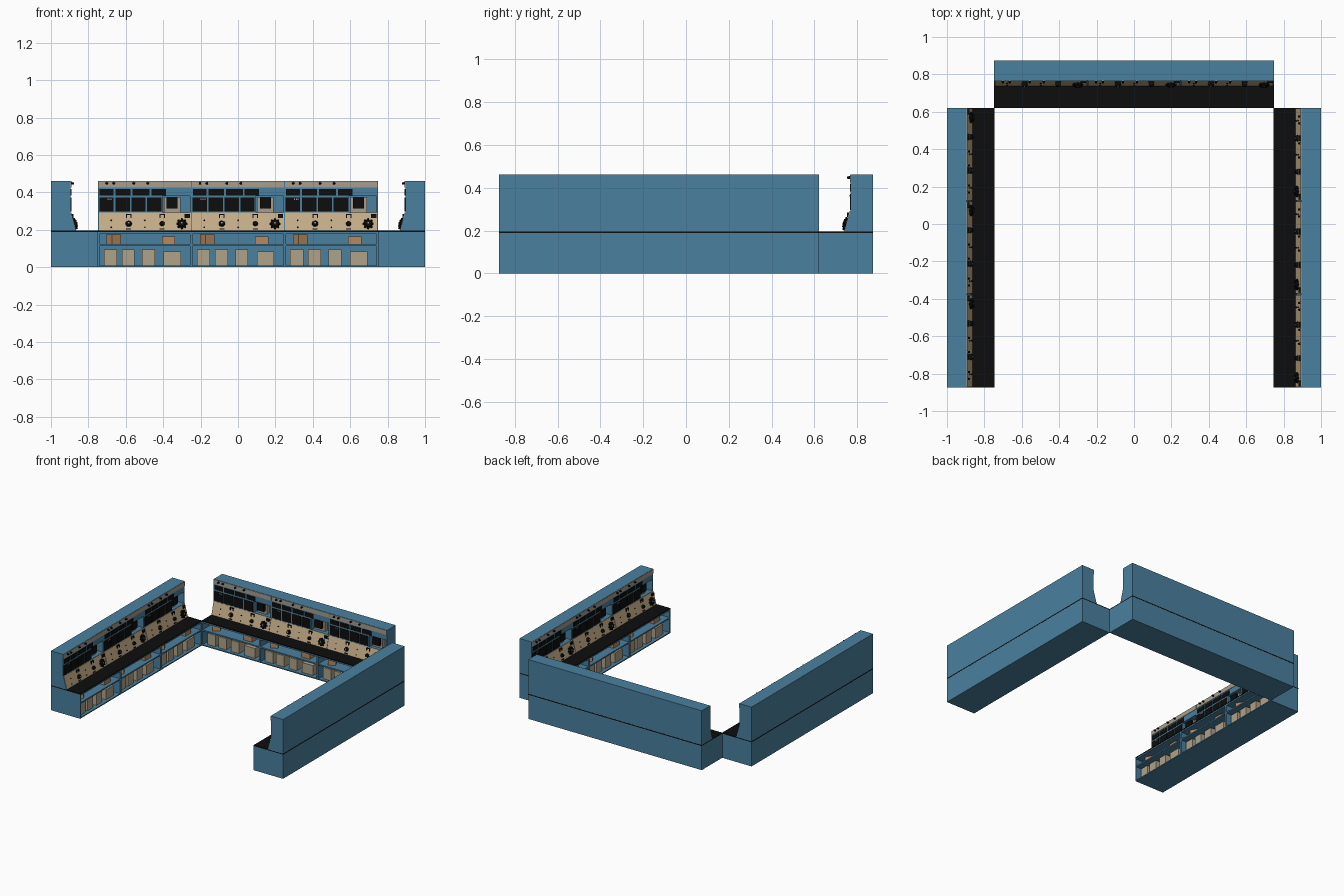
import bpy, bmesh, math
from mathutils import Matrix, Vector

if "Cube" in bpy.data.objects:
    bpy.data.objects.remove(bpy.data.objects["Cube"])

L, D = 1.495, 0.2525          # row length, depth
W = L / 3                     # one workstation unit
Z_TOP, Z_CTR, Z_SL = 0.462, 0.195, 0.292
D_UP, D_SL = 0.147, 0.120     # upper cabinet front, foot of the sloped panel


def mat(name, c):
    m = bpy.data.materials.new(name)
    m.diffuse_color = (*c, 1)
    m.use_nodes = True
    m.node_tree.nodes["Principled BSDF"].inputs["Base Color"].default_value = m.diffuse_color
    return m


BLUE = mat("steel_blue", (0.069, 0.216, 0.345))
TAN = mat("tan", (0.56, 0.42, 0.25))
GREY = mat("warm_grey", (0.38, 0.34, 0.27))
BLACK = mat("black", (0.004, 0.004, 0.004))
ORANGE = mat("cardboard", (0.48, 0.25, 0.11))
BIN = mat("bin_beige", (0.43, 0.36, 0.25))

parts = []                    # (name, mesh) of one unit, used nine times


class Part:
    """Collects primitives into one mesh. x along unit, y depth, z up."""

    def __init__(self, name, material):
        self.bm, self.name, self.material = bmesh.new(), name, material

    def box(self, x0, x1, y0, y1, z0, z1, turn=0):
        m = (Matrix.Translation(((x0 + x1) / 2, (y0 + y1) / 2, (z0 + z1) / 2))
             @ Matrix.Rotation(turn, 4, 'Z')
             @ Matrix.Diagonal((x1 - x0, y1 - y0, z1 - z0, 1)))
        bmesh.ops.create_cube(self.bm, size=1, matrix=m)
        return self

    def prism(self, profile, x0, x1):
        vs = [self.bm.verts.new((x0, y, z)) for y, z in profile]
        f = self.bm.faces.new(vs)
        r = bmesh.ops.extrude_face_region(self.bm, geom=[f])
        new = [v for v in r["geom"] if isinstance(v, bmesh.types.BMVert)]
        bmesh.ops.translate(self.bm, verts=new, vec=(x1 - x0, 0, 0))
        return self

    def disc(self, pos, normal, r0, r1, h, seg=12):
        q = Vector(normal).to_track_quat('Z', 'Y').to_matrix().to_4x4()
        m = Matrix.Translation(Vector(pos) + Vector(normal) * h / 2) @ q
        bmesh.ops.create_cone(self.bm, cap_ends=True, segments=seg,
                              radius1=r0, radius2=r1, depth=h, matrix=m)
        return self

    def done(self):
        bmesh.ops.recalc_face_normals(self.bm, faces=self.bm.faces[:])
        me = bpy.data.meshes.new(self.name)
        self.bm.to_mesh(me)
        self.bm.free()
        me.materials.append(self.material)
        parts.append((self.name, me))


N = Vector((0, -(Z_SL - Z_CTR), D_UP - D_SL)).normalized()


def on_slope(x, z):
    t = (z - Z_CTR) / (Z_SL - Z_CTR)
    return Vector((x, D_SL + t * (D_UP - D_SL), z)) + N * 0.003


# lower cabinet with open shelves
p = Part("lower_cabinet", BLUE)
p.box(0, 0.007, 0, D, 0, 0.188).box(W - 0.007, W, 0, D, 0, 0.188)
p.box(0.007, W - 0.007, D - 0.006, D, 0, 0.188)
p.box(0.007, W - 0.007, 0.001, D - 0.006, 0, 0.008)
p.box(0.007, W - 0.007, 0.001, D - 0.006, 0.114, 0.124)
p.box(0.007, W - 0.007, 0.001, D - 0.006, 0.178, 0.188)
p.done()

# worktop
Part("worktop", BLACK).box(0, W, -0.001, D + 0.001, 0.188, Z_CTR).done()

# storage bins on the bottom shelf
p = Part("storage_bins", BIN)
for x0, x1, h in ((0.03, 0.1, 0.095), (0.126, 0.195, 0.095),
                  (0.235, 0.303, 0.095), (0.35, 0.442, 0.085)):
    p.box(x0, x1, 0.025, 0.2, 0.008, h)
p.done()

# cardboard boxes on the middle shelf
p = Part("cardboard_boxes", ORANGE)
p.box(0.056, 0.112, 0.035, 0.095, 0.124, 0.174, math.radians(30))
p.box(0.34, 0.412, 0.03, 0.11, 0.124, 0.163).done()

# upper cabinet: sloped base, equipment block, top block, open niche at right
p = Part("upper_cabinet", BLUE)
p.prism([(D_SL, Z_CTR), (D_UP, Z_SL), (D, Z_SL), (D, Z_CTR)], 0, W)
p.box(0, 0.345, D_UP, D, Z_SL, 0.382)
p.box(0, W, D_UP, D, 0.382, Z_TOP)
p.box(W - 0.007, W, D_UP, D, Z_SL, 0.382)
p.box(0.345, W - 0.007, D - 0.04, D, Z_SL, 0.382)
p.done()

# sloped control panel
a, b = on_slope(0, Z_CTR), on_slope(0, Z_SL - 0.001)
Part("control_panel", TAN).prism(
    [(a.y, Z_CTR), (b.y, b.z), (D_UP + 0.002, Z_SL - 0.002),
     (D_SL + 0.002, Z_CTR)], 0.003, W - 0.003).done()

# top fascia strip
Part("top_fascia", GREY).box(0.002, W - 0.002, D_UP - 0.003, D_UP + 0.001,
                             0.426, Z_TOP - 0.002).done()

# screens in two rows, with dark panels under the fascia
p = Part("screens", BLACK)
for x0, x1 in ((0.008, 0.082), (0.092, 0.174), (0.184, 0.275), (0.285, 0.362)):
    p.box(x0, x1, D_UP - 0.003, D_UP + 0.001, 0.384, 0.418)
for x0, x1 in ((0.006, 0.083), (0.092, 0.17), (0.178, 0.254), (0.262, 0.338)):
    p.box(x0, x1, D_UP - 0.003, D_UP + 0.001, 0.297, 0.372)
p.done()

# screen markers
p = Part("screen_markers", GREY)
for x in (0.05, 0.06, 0.07):
    p.box(x, x + 0.005, D_UP - 0.004, D_UP, 0.36, 0.367)
p.done()

# instrument standing in the niche
Part("instrument_body", GREY).box(0.352, 0.44, 0.175, 0.205, Z_SL, 0.375).done()
p = Part("instrument_display", BLACK)
p.box(0.366, 0.425, 0.155, 0.176, 0.315, 0.372)
p.done()

# small lamps on the fascia
p = Part("fascia_lamps", BLACK)
for x in (0.046, 0.083, 0.19, 0.265):
    p.disc((x, D_UP - 0.003, 0.448), (0, -1, 0), 0.007, 0.005, 0.014, 10)
p.done()

# control knobs: two plain, one large toothed wheel
p = Part("control_knobs", BLACK)
p.disc(on_slope(0.163, 0.232), N, 0.017, 0.013, 0.014, 14)
p.disc(on_slope(0.342, 0.232), N, 0.014, 0.011, 0.014, 14)
p.disc(on_slope(0.447, 0.231), N, 0.023, 0.018, 0.015, 16)
for i in range(8):
    t = i * math.tau / 8
    c = on_slope(0.447 + 0.024 * math.cos(t), 0.231 + 0.024 * math.sin(t))
    p.disc(c, N, 0.006, 0.005, 0.011, 6)
# bracket switches above and sockets below the knobs
for x in (0.163, 0.342):
    for dx in (-0.012, 0.012):
        c = on_slope(x + dx, 0.274)
        p.box(c.x - 0.003, c.x + 0.003, c.y - 0.006, c.y + 0.004, 0.264, 0.284)
    c = on_slope(x, 0.282)
    p.box(x - 0.015, x + 0.015, c.y - 0.006, c.y + 0.004, 0.279, 0.285)
    c = on_slope(x, 0.204)
    p.box(x - 0.013, x + 0.013, c.y - 0.004, c.y + 0.004, 0.201, 0.207)
c = on_slope(0.475, 0.274)
p.box(0.462, 0.49, c.y - 0.007, c.y + 0.005, 0.263, 0.284)
for x in (0.07, 0.25):
    p.disc(on_slope(x, 0.25), N, 0.004, 0.004, 0.005, 8)
    p.disc(on_slope(x, 0.212), N, 0.004, 0.004, 0.005, 8)
p.done()

# knob caps
p = Part("knob_caps", GREY)
for x in (0.163, 0.447):
    p.disc(on_slope(x, 0.232) + N * 0.013, N, 0.006, 0.005, 0.004, 10)
p.done()

# lay out three rows of three units around a U
H = (L + D) / 2
rows = {"back": ((-L / 2, H - D), 0),
        "left": ((-L / 2, -H), 90),
        "right": ((L / 2, H - D), -90)}
for row, ((x, y), ang) in rows.items():
    base = Matrix.Translation((x, y, 0)) @ Matrix.Rotation(math.radians(ang), 4, 'Z')
    for i in range(3):
        for name, me in parts:
            ob = bpy.data.objects.new(f"{row}_{name}_{i + 1}", me)
            bpy.context.collection.objects.link(ob)
            ob.matrix_world = base @ Matrix.Translation((i * W, 0, 0))
